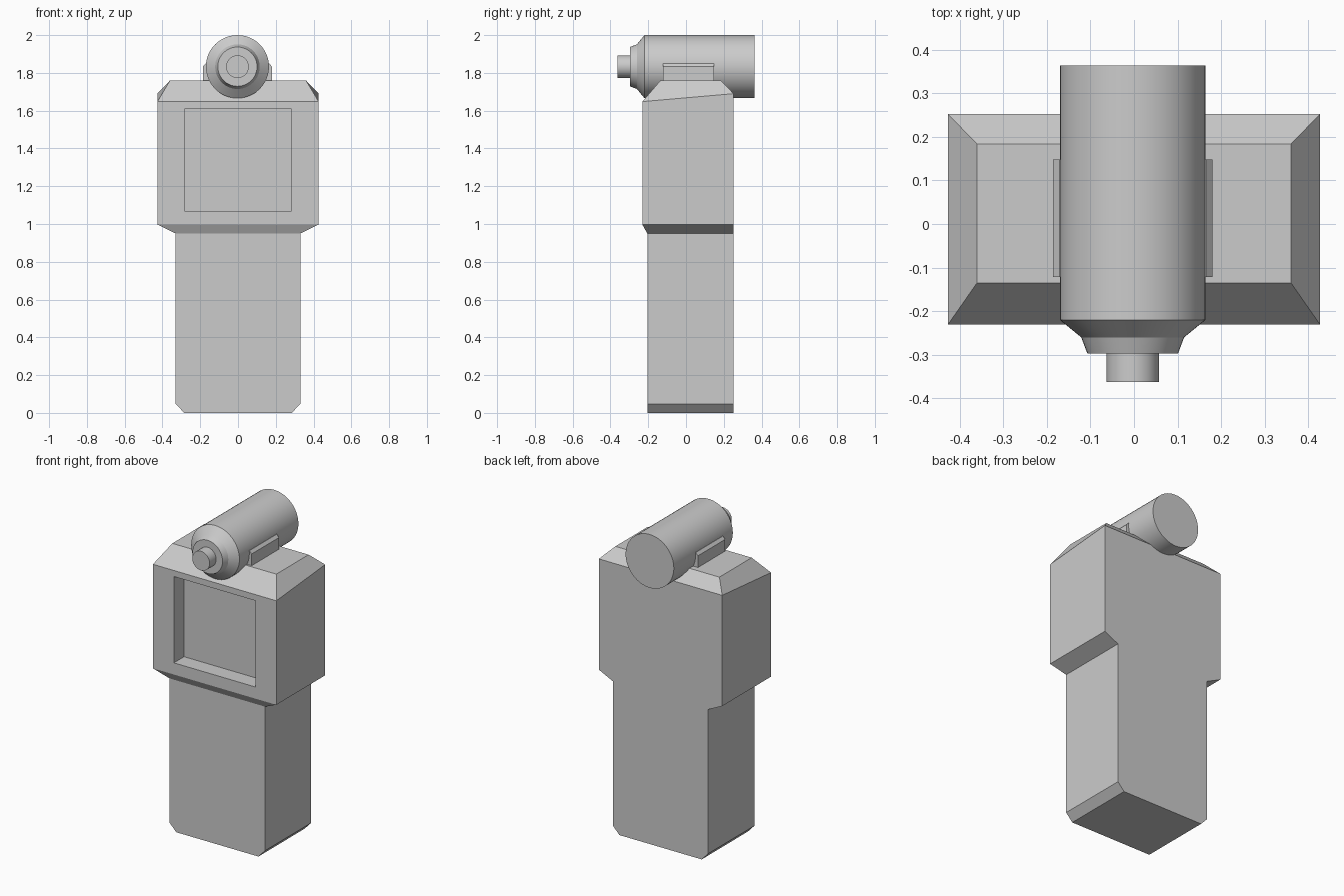
import bpy, math

if "Cube" in bpy.data.objects:
    bpy.data.objects.remove(bpy.data.objects["Cube"])

grey = bpy.data.materials.new("light grey")
grey.diffuse_color = (0.6, 0.6, 0.6, 1)
grey.use_nodes = True
grey.node_tree.nodes["Principled BSDF"].inputs["Base Color"].default_value = grey.diffuse_color


def make(name, verts, faces):
    me = bpy.data.meshes.new(name)
    me.from_pydata(verts, [], faces)
    me.materials.append(grey)
    ob = bpy.data.objects.new(name, me)
    bpy.context.collection.objects.link(ob)
    return ob


def loft(name, rings):
    """Join closed rings of equal length and cap both ends."""
    n = len(rings[0])
    faces = [[i * n + j, i * n + (j + 1) % n, (i + 1) * n + (j + 1) % n, (i + 1) * n + j]
             for i in range(len(rings) - 1) for j in range(n)]
    last = (len(rings) - 1) * n
    faces += [list(range(n))[::-1], list(range(last, last + n))]
    return make(name, [v for r in rings for v in r], faces)


def rect(hx, front, back, z_front, z_back=None):
    zb = z_front if z_back is None else z_back
    return [(-hx, front, z_front), (hx, front, z_front), (hx, back, zb), (-hx, back, zb)]


# handle with chamfered foot
loft("handle", [rect(0.285, -0.205, 0.252, 0), rect(0.33, -0.205, 0.252, 0.048),
                rect(0.33, -0.205, 0.252, 0.95)])

# head with bevelled underside and sloped shoulders
head = loft("head", [rect(0.33, -0.205, 0.252, 0.95), rect(0.427, -0.231, 0.252, 0.997),
                     rect(0.427, -0.231, 0.252, 1.648, 1.69),
                     rect(0.36, -0.135, 0.184, 1.76)])

# recessed screen cut into the head front
cutter = loft("screen_cutter", [rect(0.282, -0.4, -0.13, 1.07), rect(0.282, -0.4, -0.13, 1.61)])
cutter.hide_render = True
cutter.hide_viewport = True
cut = head.modifiers.new("screen recess", "BOOLEAN")
cut.operation = "DIFFERENCE"
cut.solver = "EXACT"
cut.object = cutter

# camera barrel with stepped nose and lens, turned along y
profile = [(0.06, -0.362), (0.06, -0.297), (0.104, -0.297), (0.118, -0.26),
           (0.167, -0.22), (0.167, 0.363)]
N = 48
barrel = loft("barrel", [[(r * math.cos(2 * math.pi * k / N) - 0.003, y,
                           1.833 - r * math.sin(2 * math.pi * k / N)) for k in range(N)]
                         for r, y in profile])
for f in barrel.data.polygons:
    f.flip()
bpy.context.view_layer.objects.active = barrel
barrel.select_set(True)
bpy.ops.object.shade_smooth_by_angle(angle=math.radians(25))

# side brackets holding the barrel
for side, name in ((-1, "left_bracket"), (1, "right_bracket")):
    outline = [(0.13, 1.74), (0.183, 1.74), (0.183, 1.833), (0.168, 1.85), (0.13, 1.85)]
    if side < 0:
        outline.reverse()
    loft(name, [[(side * x - 0.003, y, z) for x, z in outline] for y in (0.148, -0.122)])
